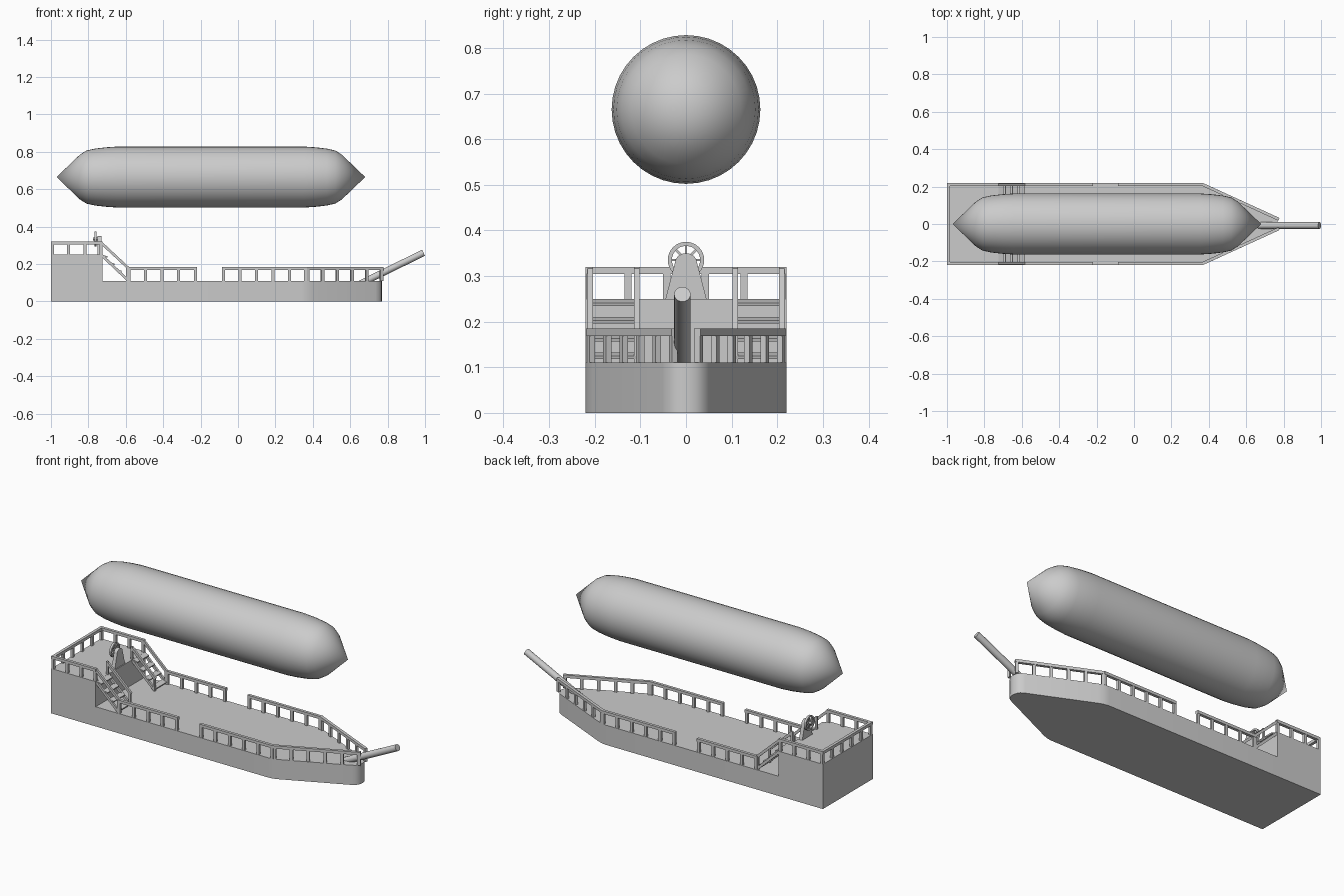
import bpy, bmesh
from math import pi, cos, sin
from mathutils import Vector, Matrix

if "Cube" in bpy.data.objects:
    bpy.data.objects.remove(bpy.data.objects["Cube"])


def finish(bm, name, smooth=None):
    bmesh.ops.recalc_face_normals(bm, faces=bm.faces)
    me = bpy.data.meshes.new(name)
    bm.to_mesh(me)
    bm.free()
    ob = bpy.data.objects.new(name, me)
    bpy.context.collection.objects.link(ob)
    if smooth:
        bpy.ops.object.select_all(action='DESELECT')
        ob.select_set(True)
        bpy.context.view_layer.objects.active = ob
        bpy.ops.object.shade_smooth_by_angle(angle=smooth)
    return ob


def box(bm, lo, hi):
    lo, hi = Vector(lo), Vector(hi)
    m = Matrix.Translation((lo + hi) / 2) @ Matrix.Diagonal((*(hi - lo), 1))
    bmesh.ops.create_cube(bm, size=1, matrix=m)


def beam(bm, p, q, w, h):
    """Rectangular bar from p to q, w wide across and h tall."""
    p, q = Vector(p), Vector(q)
    d = (q - p).normalized()
    up = Vector((0, 0, 1)) if abs(d.z) < 0.99 else Vector((1, 0, 0))
    side = up.cross(d).normalized()
    rot = Matrix((d, side, d.cross(side))).transposed().to_4x4()
    m = Matrix.Translation((p + q) / 2) @ rot @ Matrix.Diagonal(((q - p).length, w, h, 1))
    bmesh.ops.create_cube(bm, size=1, matrix=m)


def prism(bm, pts, offset):
    f = bm.faces.new([bm.verts.new(p) for p in pts])
    r = bmesh.ops.extrude_face_region(bm, geom=[f])
    vs = [v for v in r['geom'] if isinstance(v, bmesh.types.BMVert)]
    bmesh.ops.translate(bm, verts=vs, vec=offset)


T = 0.016  # railing thickness


def rail(bm, a, b, n, base, top):
    """Top bar with n posts between plan points a and b."""
    a, b = Vector(a), Vector(b)
    d = (b - a).normalized() * T / 2
    beam(bm, (*a, top - T / 2), (*b, top - T / 2), T, T)
    for i in range(n):
        p = (a + d).lerp(b - d, i / (n - 1))
        q = d.normalized() * T / 2
        beam(bm, (*(p - q), (base + top - T) / 2), (*(p + q), (base + top - T) / 2), T * 0.8, top - T - base)


# Main hull with rounded bow
half = [(-0.725, 0.22), (0.34, 0.22), (0.37, 0.216), (0.40, 0.205), (0.735, 0.052), (0.755, 0.04), (0.766, 0.022)]
outline = half + [(0.77, 0)] + [(x, -y) for x, y in reversed(half)]
bm = bmesh.new()
prism(bm, [(x, y, 0) for x, y in outline], (0, 0, 0.11))
finish(bm, "hull", 0.6)

# Raised stern
bm = bmesh.new()
box(bm, (-1, -0.22, 0), (-0.725, 0.22, 0.25))
finish(bm, "stern_deck")

# Railings and stairs on both sides
R = 0.212
for s, label in ((-1, "right"), (1, "left")):
    bm = bmesh.new()
    rail(bm, (-0.592, s * R), (-0.22, s * R), 5, 0.11, 0.185)
    rail(bm, (-0.085, s * R), (0.37, s * R), 6, 0.11, 0.185)
    rail(bm, (0.365, s * R), (0.775, s * 0.025), 6, 0.11, 0.185)
    finish(bm, label + "_deck_railing")

    bm = bmesh.new()
    rail(bm, (-1, s * R), (-0.725, s * R), 4, 0.25, 0.32)
    finish(bm, label + "_stern_railing")

    bm = bmesh.new()
    for y in (s * 0.21, s * 0.108):
        beam(bm, (-0.73, y, 0.312), (-0.585, y, 0.177), 0.012, 0.014)
        beam(bm, (-0.728, y, 0.246), (-0.59, y, 0.115), 0.012, 0.014)
        box(bm, (-0.598, y - 0.006, 0.11), (-0.586, y + 0.006, 0.182))
    box(bm, (-0.737, s * 0.108 - 0.006, 0.25), (-0.725, s * 0.108 + 0.006, 0.32))
    for i in range(4):
        z = 0.125 + i * 0.039
        x = -0.598 - i * 0.038
        beam(bm, (x - 0.014, s * 0.159, z + 0.004), (x + 0.014, s * 0.159, z - 0.004), 0.102, 0.007)
    finish(bm, label + "_stairs")

bm = bmesh.new()
rail(bm, (-0.992, -0.22), (-0.992, 0.22), 6, 0.25, 0.32)
finish(bm, "back_railing")

# Wheel stand
bm = bmesh.new()
arch = [(-0.045, 0.25), (0.045, 0.25)] + [(0.024 * cos(a), 0.33 + 0.02 * sin(a)) for a in (i * pi / 8 for i in range(9))]
prism(bm, [(-0.75, y, z) for y, z in arch], (0.02, 0, 0))
finish(bm, "wheel_stand")

# Steering wheel: rim, spokes, axle
WX, WZ = -0.762, 0.335
bm = bmesh.new()
N = 24
rings = []
for i in range(N):
    a = 2 * pi * i / N
    rings.append([bm.verts.new((WX + dx, r * cos(a), WZ + r * sin(a)))
                  for r, dx in ((0.031, -0.006), (0.040, -0.006), (0.040, 0.006), (0.031, 0.006))])
for i in range(N):
    p, q = rings[i], rings[(i + 1) % N]
    for j in range(4):
        k = (j + 1) % 4
        bm.faces.new((p[j], p[k], q[k], q[j]))
for i in range(4):
    a = pi * i / 4
    d = Vector((0, cos(a), sin(a))) * 0.033
    c = Vector((WX, 0, WZ))
    beam(bm, c - d, c + d, 0.005, 0.005)
bmesh.ops.create_cone(bm, cap_ends=True, segments=12, radius1=0.008, radius2=0.008, depth=0.035,
                      matrix=Matrix.Translation((WX + 0.003, 0, WZ)) @ Matrix.Rotation(pi / 2, 4, 'Y'))
finish(bm, "steering_wheel", 0.6)

# Bowsprit
p, q = Vector((0.645, -0.008, 0.09)), Vector((0.992, -0.008, 0.26))
bm = bmesh.new()
bmesh.ops.create_cone(bm, cap_ends=True, segments=24, radius1=0.018, radius2=0.018, depth=(q - p).length,
                      matrix=Matrix.Translation((p + q) / 2) @ (q - p).to_track_quat('Z', 'Y').to_matrix().to_4x4())
finish(bm, "bowsprit", 0.6)

# Gas balloon, a lathed profile symmetric about its middle
end = [(0.825, 0), (0.70, 0.12), (0.665, 0.142), (0.62, 0.152), (0.56, 0.159), (0.50, 0.163)]
prof = [(-x, r) for x, r in end] + [(x, r) for x, r in reversed(end)]
bm = bmesh.new()
vs = [bm.verts.new((x - 0.145, 0, 0.665 + r)) for x, r in prof]
es = [bm.edges.new(e) for e in zip(vs, vs[1:])]
bmesh.ops.spin(bm, geom=vs + es, cent=(0, 0, 0.665), axis=(1, 0, 0), angle=2 * pi, steps=40)
bmesh.ops.remove_doubles(bm, verts=bm.verts, dist=1e-4)
finish(bm, "balloon", 0.6)
